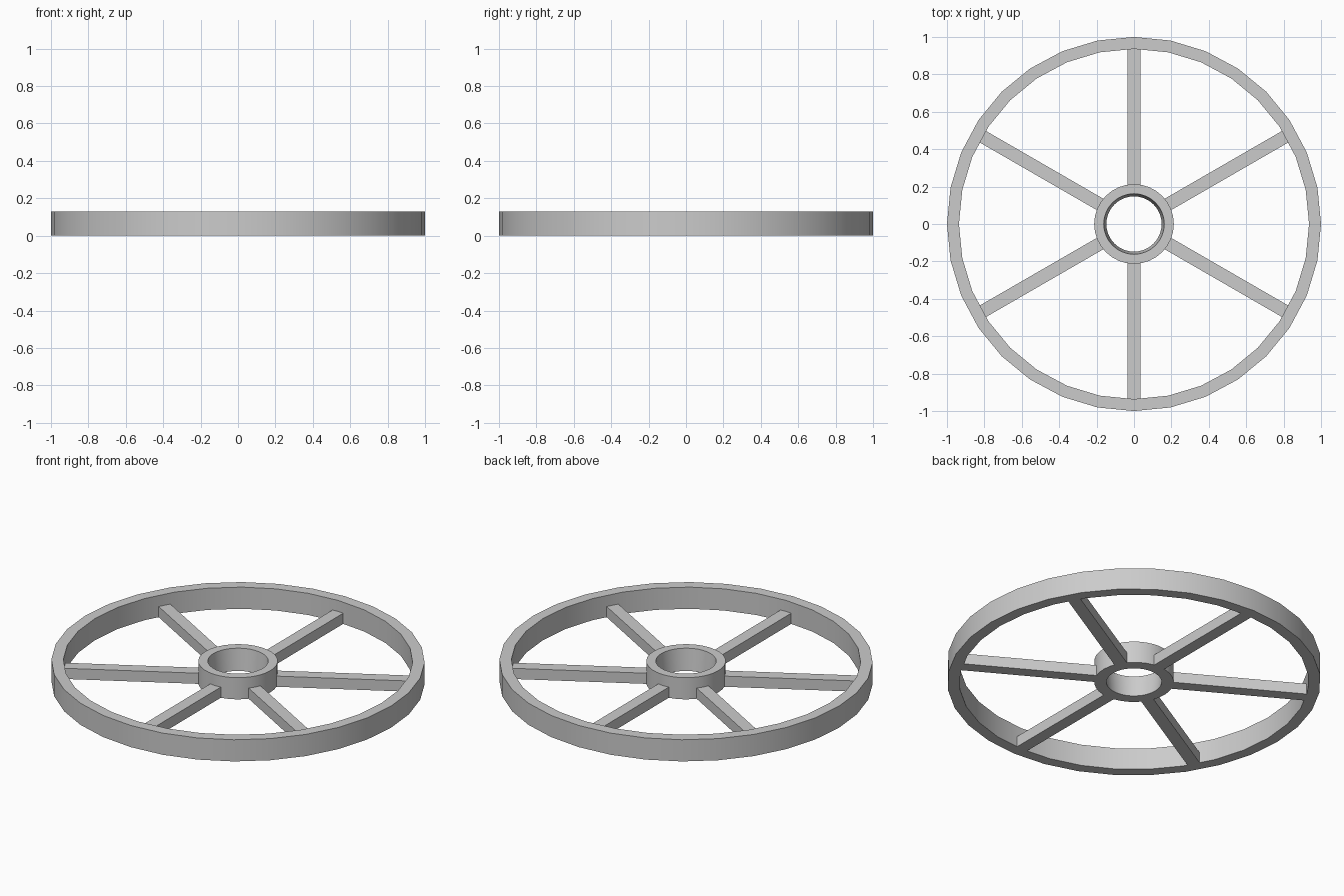
import bpy
import bmesh
from math import cos, sin, pi, radians

default_cube = bpy.data.objects.get("Cube")
if default_cube:
    bpy.data.objects.remove(default_cube, do_unlink=True)

HEIGHT = 0.128
SIDES = 32

# Single grey material
grey = bpy.data.materials.new("light_grey")
grey.use_nodes = True
colour = (0.6, 0.6, 0.6, 1)
grey.diffuse_color = colour
grey.node_tree.nodes["Principled BSDF"].inputs["Base Color"].default_value = colour


def finish(bm, name):
    """Turn a bmesh into a shaded object."""
    bmesh.ops.recalc_face_normals(bm, faces=bm.faces)
    mesh = bpy.data.meshes.new(name)
    bm.to_mesh(mesh)
    bm.free()
    mesh.materials.append(grey)
    obj = bpy.data.objects.new(name, mesh)
    bpy.context.collection.objects.link(obj)
    bpy.ops.object.select_all(action="DESELECT")
    obj.select_set(True)
    bpy.context.view_layer.objects.active = obj
    bpy.ops.object.shade_smooth_by_angle(angle=radians(30))
    return obj


def ring(name, profile):
    """Sweep a closed (radius, z) profile around the z axis."""
    bm = bmesh.new()
    loops = []
    for i in range(SIDES):
        a = 2 * pi * i / SIDES
        loops.append([bm.verts.new((r * cos(a), r * sin(a), z)) for r, z in profile])
    n = len(profile)
    for i in range(SIDES):
        here, there = loops[i], loops[(i + 1) % SIDES]
        for j in range(n):
            k = (j + 1) % n
            bm.faces.new((here[j], there[j], there[k], here[k]))
    return finish(bm, name)


def spoke(name, angle, start=0.205, end=0.936, width=0.07, height=0.063):
    """Low bar from hub to rim, flush with the underside."""
    bm = bmesh.new()
    bmesh.ops.create_cube(bm, size=1)
    bmesh.ops.scale(bm, vec=(end - start, width, height), verts=bm.verts)
    bmesh.ops.translate(bm, vec=((start + end) / 2, 0, height / 2), verts=bm.verts)
    obj = finish(bm, name)
    obj.rotation_euler.z = angle
    return obj


# Outer rim
ring("rim", [(1, 0), (1, HEIGHT), (0.936, HEIGHT), (0.936, 0)])

# Hub with a slightly tapered bore
ring("hub", [(0.213, 0), (0.213, HEIGHT), (0.162, HEIGHT), (0.148, 0)])

# Six spokes
for i in range(6):
    spoke(f"spoke_{i + 1}", radians(30 + 60 * i))
